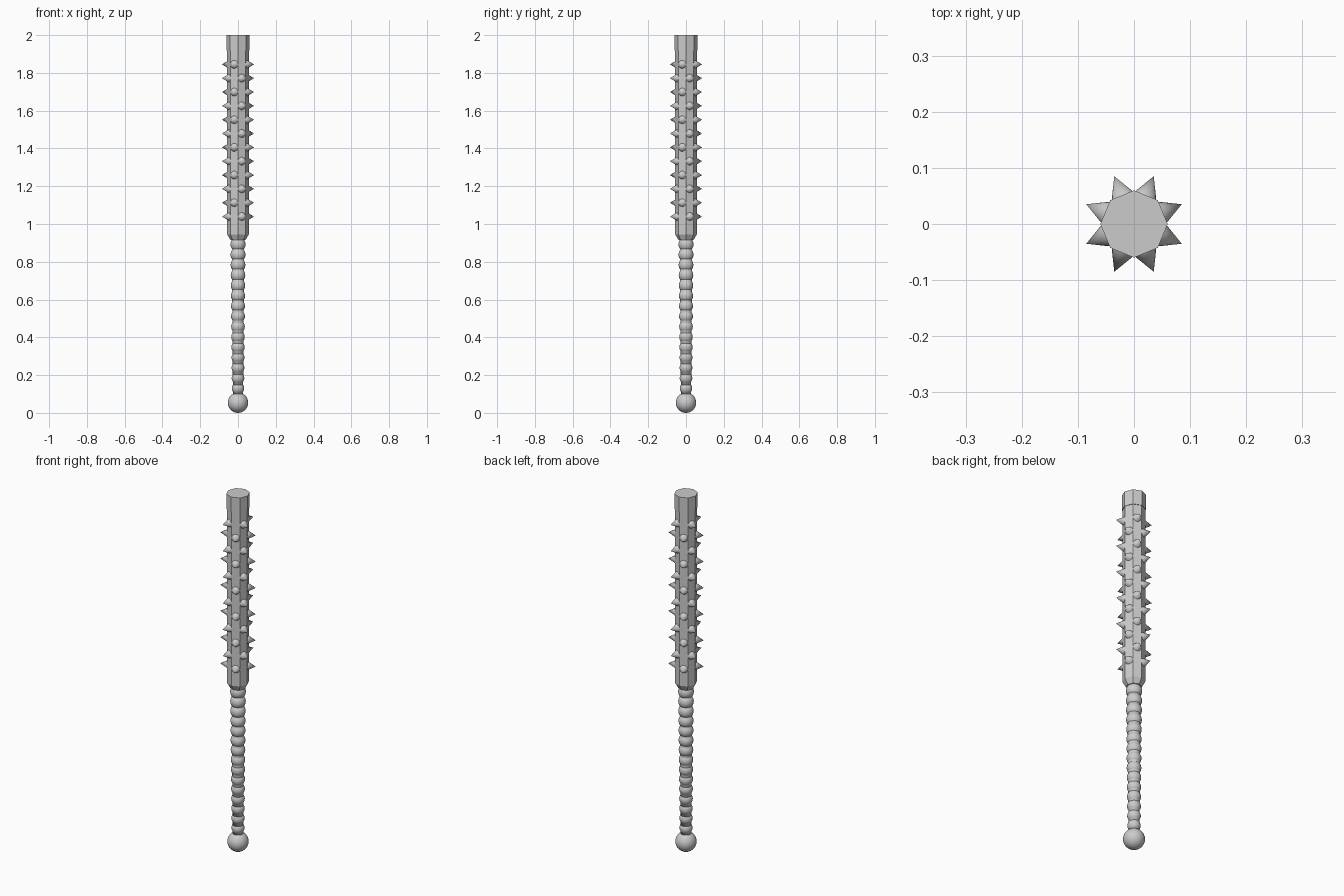
import bpy, bmesh
from math import pi, sin, cos
from mathutils import Matrix, Vector

cube = bpy.data.objects.get("Cube")
if cube:
    bpy.data.objects.remove(cube, do_unlink=True)

STEEL = (0.6, 0.6, 0.6, 1.0)
steel = bpy.data.materials.new("grey_steel")
steel.use_nodes = True
steel.diffuse_color = STEEL
steel.node_tree.nodes["Principled BSDF"].inputs["Base Color"].default_value = STEEL


def make_object(name, bm, smooth=False):
    mesh = bpy.data.meshes.new(name)
    for face in bm.faces:
        face.smooth = smooth
    bm.to_mesh(mesh)
    bm.free()
    mesh.materials.append(steel)
    obj = bpy.data.objects.new(name, mesh)
    bpy.context.collection.objects.link(obj)
    return obj


def lathe(name, profile, sides, smooth=False):
    """Closed turned solid from (radius, height) pairs, bottom to top."""
    bm = bmesh.new()
    rings = [[bm.verts.new((r * cos(2 * pi * i / sides), r * sin(2 * pi * i / sides), z))
              for i in range(sides)] for r, z in profile]
    for low, high in zip(rings, rings[1:]):
        for i in range(sides):
            j = (i + 1) % sides
            bm.faces.new((low[i], low[j], high[j], high[i]))
    bm.faces.new(rings[0][::-1])
    bm.faces.new(rings[-1])
    return make_object(name, bm, smooth)


def ball(name, radius, z):
    bm = bmesh.new()
    bmesh.ops.create_uvsphere(bm, u_segments=32, v_segments=16, radius=radius,
                              matrix=Matrix.Translation((0, 0, z)))
    return make_object(name, bm, smooth=True)


# Pommel, tapered grip core and beaded grip
ball("pommel", 0.054, 0.054)
lathe("grip_core", [(0.027, 0.08), (0.033, 0.93)], 24, smooth=True)
BEADS = 15
for i in range(BEADS):
    t = i / (BEADS - 1)
    ball(f"grip_bead_{i + 1}", 0.033 + 0.007 * t, 0.13 + 0.762 * t)

# Octagonal striking head and end cap
lathe("head", [(0.04, 0.915), (0.057, 0.945), (0.057, 1.93)], 8)
lathe("end_cap", [(0.06, 1.918), (0.06, 2.0)], 8)

# Cone spikes, staggered between neighbouring faces of the head
BASE, TIP = 0.05, 0.092
for face in range(8):
    angle = pi / 8 + face * pi / 4
    out = Vector((cos(angle), sin(angle), 0))
    turn = out.to_track_quat("Z", "Y").to_matrix().to_4x4()
    top = 1.845 if face % 2 else 1.772
    bm = bmesh.new()
    for row in range(6):
        place = Matrix.Translation(out * (BASE + TIP) / 2 + Vector((0, 0, top - 0.1465 * row)))
        bmesh.ops.create_cone(bm, cap_ends=True, segments=16, radius1=0.023, radius2=0,
                              depth=TIP - BASE, matrix=place @ turn)
    spikes = make_object(f"spike_row_{face + 1}", bm, smooth=True)
    for poly in spikes.data.polygons:
        poly.use_smooth = len(poly.vertices) < 5
